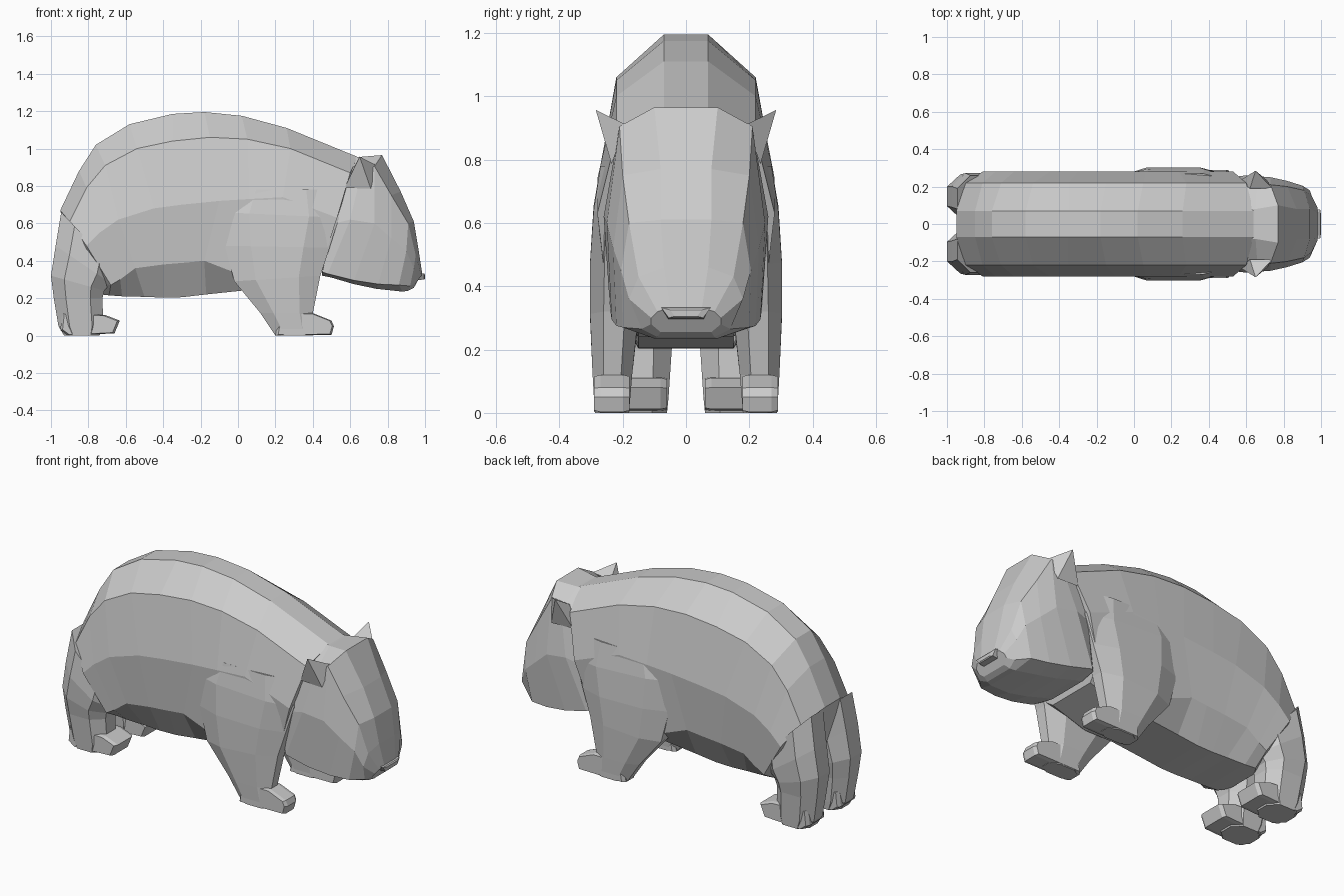
import bpy, bmesh
from mathutils import Vector


def loft(name, rings):
    """Skin closed rings of equal length and cap both ends, flat shaded."""
    bm = bmesh.new()
    vs = [[bm.verts.new(p) for p in r] for r in rings]
    n = len(rings[0])
    for a, b in zip(vs, vs[1:]):
        for i in range(n):
            j = (i + 1) % n
            bm.faces.new((a[i], a[j], b[j], b[i]))
    bm.faces.new(vs[0])
    bm.faces.new(vs[-1])
    bmesh.ops.recalc_face_normals(bm, faces=bm.faces)
    me = bpy.data.meshes.new(name)
    bm.to_mesh(me)
    bm.free()
    ob = bpy.data.objects.new(name, me)
    bpy.context.collection.objects.link(ob)
    return ob


def symmetric(half):
    """Complete a half section by mirroring it over y = 0."""
    return list(half) + [(x, -y, z) for x, y, z in reversed(half)]


def limb_ring(x0, x1, y0, y1, z, tilt=0.0):
    """Chamfered rectangle; tilt raises the front edge."""
    cx, cy = (x1 - x0) * 0.25, (y1 - y0) * 0.28
    pts = [(x0 + cx, y0), (x1 - cx, y0), (x1, y0 + cy), (x1, y1 - cy),
           (x1 - cx, y1), (x0 + cx, y1), (x0, y1 - cy), (x0, y0 + cy)]
    return [(x, y, z + tilt * (x - x0) / (x1 - x0)) for x, y in pts]


def pair(name, rings):
    for side, s in (("left", 1), ("right", -1)):
        loft(side + "_" + name, [[(x, s * y, z) for x, y, z in r] for r in rings])


def foot(name, profile, y0, y1):
    c = sum((Vector(p) for p in profile), Vector((0, 0))) / len(profile)
    rings = []
    for y, k in ((y0, 0.92), (y0 + 0.02, 1), (y1 - 0.02, 1), (y1, 0.92)):
        rings.append([(c.x + (x - c.x) * k, y, max(0, z if k == 1 else c.y + (z - c.y) * k))
                      for x, z in profile])
    pair(name, rings)


# Body: rails of (x, z) running from the rump to the neck
spine = [(-.90, .42), (-.95, .67), (-.85, .88), (-.76, 1.02), (-.58, 1.13), (-.35, 1.185),
         (-.18, 1.195), (.02, 1.175), (.26, 1.11), (.64, .955)]
shoulder = [(-.85, .40), (-.90, .61), (-.81, .79), (-.71, .91), (-.54, 1.0), (-.35, 1.04),
            (-.15, 1.06), (.05, 1.05), (.28, 1.0), (.60, .87)]
side = [(-.80, .36), (-.81, .48), (-.74, .55), (-.64, .62), (-.45, .68), (-.30, .70),
        (-.10, .72), (.06, .73), (.24, .74), (.53, .63)]
flank = [(-.74, .28), (-.68, .27), (-.63, .30), (-.55, .36), (-.40, .38), (-.28, .39),
         (-.18, .40), (.00, .33), (.20, .35), (.45, .38)]
belly = [(-.73, .22), (-.69, .215), (-.62, .21), (-.50, .207), (-.40, .203), (-.30, .205),
         (-.17, .22), (.02, .24), (.20, .24), (.42, .31)]
widths = (.07, .22, .28, .25, .15)
rings = []
for i, st in enumerate(zip(spine, shoulder, side, flank, belly)):
    k = .65 if i == 0 else 1
    rings.append(symmetric([(x, w * k, z) for (x, z), w in zip(st, widths)]))
loft("body", rings)

# Head: half sections from the neck to the muzzle
head = [
    [(.52, .07, .95), (.52, .21, .85), (.52, .25, .60), (.45, .21, .34), (.45, .12, .32)],
    [(.65, .08, .955), (.66, .215, .87), (.60, .26, .62), (.48, .24, .33), (.50, .12, .31)],
    [(.77, .10, .965), (.73, .21, .905), (.73, .25, .60), (.62, .235, .295), (.62, .12, .275)],
    [(.87, .08, .77), (.82, .20, .75), (.82, .23, .52), (.75, .22, .275), (.74, .12, .25)],
    [(.94, .08, .61), (.91, .18, .60), (.90, .205, .45), (.86, .20, .27), (.88, .10, .235)],
    [(.965, .07, .46), (.95, .15, .43), (.94, .18, .36), (.92, .14, .265), (.91, .09, .24)],
    [(.985, .05, .33), (.98, .09, .32), (.965, .11, .30), (.95, .11, .28), (.94, .08, .255)],
]
loft("head", [symmetric(h) for h in head])

# Nose
loft("nose", [symmetric([(x, w, z1), (x, w * .7, z0)])
              for x, w, z0, z1 in ((.95, .08, .295, .335), (.995, .078, .30, .332), (1.0, .05, .305, .325))])

# Ears: four-sided pyramids
tip = Vector((.65, .285, .957))
base = [Vector(p) for p in ((.57, .235, .79), (.71, .235, .785), (.74, .19, .91), (.62, .19, .90))]
pair("ear", [[tuple(b) for b in base], [tuple(b.lerp(tip, .985)) for b in base]])

# Front legs with broad shoulders
pair("front_leg", [
    limb_ring(-.04, .50, .15, .27, .78),
    limb_ring(-.10, .54, .15, .292, .66, -.03),
    limb_ring(-.07, .49, .14, .303, .48, -.01),
    limb_ring(-.02, .44, .15, .303, .29, .03),
    limb_ring(.12, .40, .17, .295, .12),
    limb_ring(.20, .40, .18, .288, 0),
])
foot("front_foot", [(.20, 0), (.50, .003), (.513, .05), (.50, .08), (.40, .12), (.22, .12)], .178, .29)

# Hind legs, split behind by a groove
pair("hind_leg", [
    limb_ring(-.945, -.66, .01, .26, .66, -.30),
    limb_ring(-.975, -.68, .02, .272, .48, -.20),
    limb_ring(-1.0, -.715, .03, .265, .32, -.08),
    limb_ring(-.985, -.725, .045, .25, .20),
    limb_ring(-.96, -.72, .055, .235, .05),
    limb_ring(-.93, -.74, .06, .23, 0),
])
foot("hind_foot", [(-.91, 0), (-.66, .012), (-.632, .08), (-.71, .11), (-.94, .12), (-.95, .03)], .06, .23)
